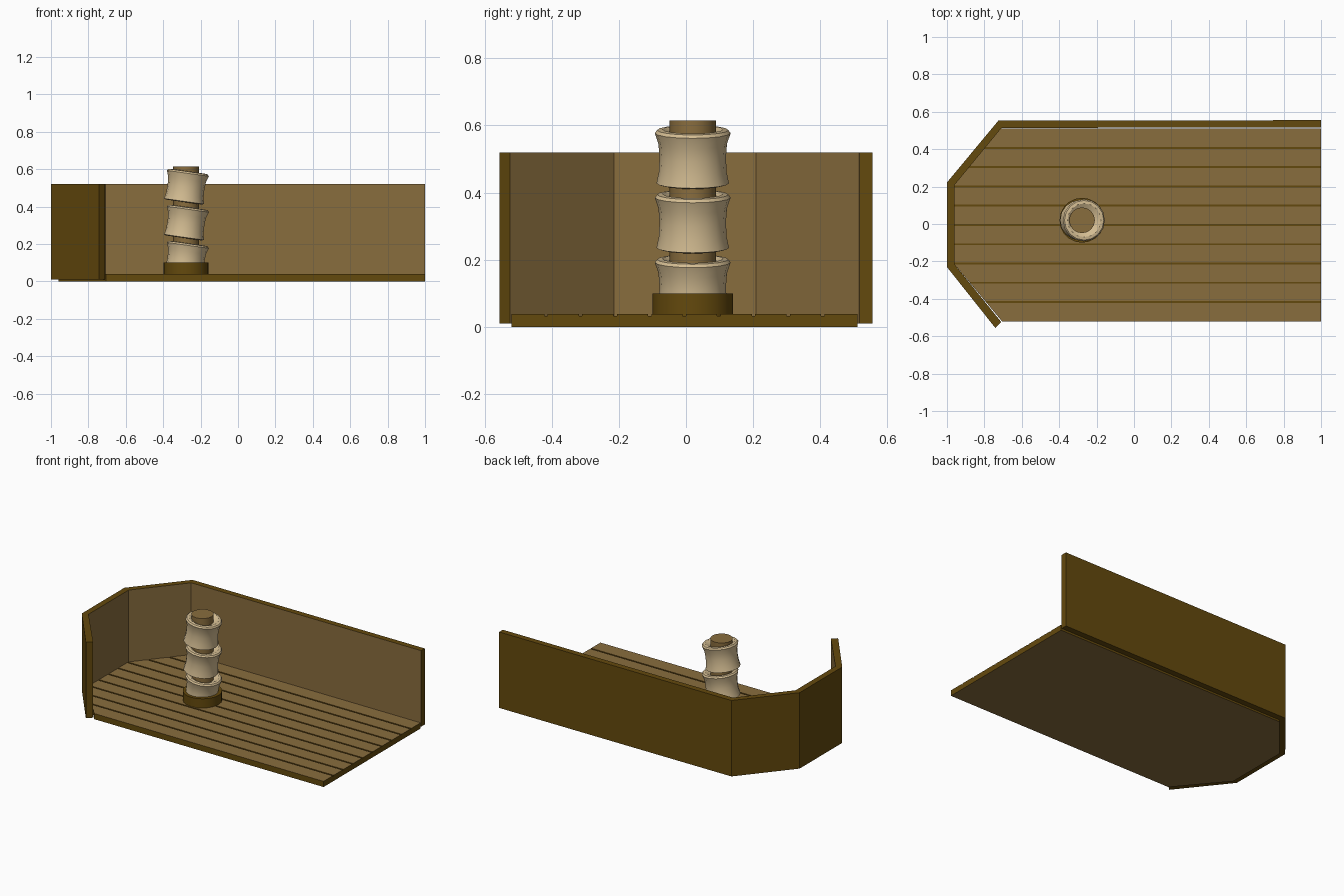
import bpy, bmesh, math
from mathutils import Matrix

if "Cube" in bpy.data.objects:
    bpy.data.objects.remove(bpy.data.objects["Cube"])


def material(name, rgb):
    m = bpy.data.materials.new(name)
    m.diffuse_color = (*rgb, 1)
    m.use_nodes = True
    m.node_tree.nodes["Principled BSDF"].inputs["Base Color"].default_value = m.diffuse_color
    return m


LIGHT = material("light brown wood", (0.25, 0.153, 0.048))
DARK = material("dark brown wood", (0.127, 0.067, 0.004))
CREAM = material("cream wrap", (0.66, 0.51, 0.29))


def make(name, bm, mats):
    bmesh.ops.recalc_face_normals(bm, faces=bm.faces)
    me = bpy.data.meshes.new(name)
    bm.to_mesh(me)
    bm.free()
    for m in mats:
        me.materials.append(m)
    ob = bpy.data.objects.new(name, me)
    bpy.context.collection.objects.link(ob)
    return ob


def prism(bm, pts, z0, z1):
    """Extrude a flat outline; returns bottom, top and side faces."""
    lo = [bm.verts.new((x, y, z0)) for x, y in pts]
    hi = [bm.verts.new((x, y, z1)) for x, y in pts]
    n = len(pts)
    sides = [bm.faces.new((lo[i], lo[(i + 1) % n], hi[(i + 1) % n], hi[i])) for i in range(n)]
    return bm.faces.new(lo[::-1]), bm.faces.new(hi), sides


# floor slab: dark edges and grooves, light underside
Y0, Y1, H = -0.52, 0.51, 0.038


def left_edge(y):
    return -0.96 + max(0, abs(y) - 0.215) * 0.25 / 0.3


bm = bmesh.new()
outline = [(1, Y0), (1, Y1), (left_edge(Y1), Y1), (-0.96, 0.215), (-0.96, -0.215), (left_edge(Y0), Y0)]
bottom, top, sides = prism(bm, outline, 0, H - 0.005)
for f in [top] + sides:
    f.material_index = 1
make("floor_slab", bm, [LIGHT, DARK])

# planks, clipped to the floor outline
bm = bmesh.new()
COUNT, GAP = 10, 0.005
w = (Y1 - Y0) / COUNT
for i in range(COUNT):
    a = Y0 + i * w + (GAP if i else 0)
    b = Y0 + (i + 1) * w - (GAP if i < COUNT - 1 else 0)
    ys = [a] + [k for k in (-0.215, 0.215) if a < k < b] + [b]
    _, _, sides = prism(bm, [(1, a), (1, b)] + [(left_edge(y), y) for y in ys[::-1]], H - 0.005, H)
    for f in sides:
        f.material_index = 1
make("floor_planks", bm, [LIGHT, DARK])

# folded wall: light on the inside, dark elsewhere
outer = [(1, 0.555), (-0.725, 0.553), (-1, 0.222), (-1, -0.23), (-0.742, -0.555)]
inner = [(-0.71, -0.524), (-0.96, -0.215), (-0.96, 0.208), (-0.708, 0.514), (1, 0.516)]
bm = bmesh.new()
n = len(outer)
_, _, sides = prism(bm, outer + inner, 0.01, 0.52)
for i, f in enumerate(sides):
    f.material_index = 0 if n <= i < 2 * n - 1 else 1
bm.faces.ensure_lookup_table()
for f in bm.faces:
    if len(f.verts) > 4:
        f.material_index = 1
make("wall", bm, [LIGHT, DARK])

# post and its base
PX, PY = -0.278, 0.02


def cylinder(name, r, z0, z1, mat, seg):
    bm = bmesh.new()
    bmesh.ops.create_cone(bm, cap_ends=True, segments=seg, radius1=r, radius2=r, depth=z1 - z0,
                          matrix=Matrix.Translation((PX, PY, (z0 + z1) / 2)))
    return make(name, bm, [mat])


rounds = [cylinder("post_base", 0.12, 0.03, 0.1, DARK, 20),
          cylinder("post_core", 0.069, 0.03, 0.615, LIGHT, 16)]

# tilted flared collars around the post
profile = [(0.06, -0.072), (0.095, -0.082), (0.108, -0.078), (0.101, -0.045), (0.099, 0.0),
           (0.102, 0.04), (0.113, 0.073), (0.106, 0.082), (0.09, 0.084), (0.06, 0.068)]
SEG = 16
for k, z in enumerate((0.12, 0.313, 0.505)):
    bm = bmesh.new()
    rings = [[bm.verts.new((r * math.cos(2 * math.pi * s / SEG), r * math.sin(2 * math.pi * s / SEG), h))
              for s in range(SEG)] for r, h in profile]
    for j in range(len(rings)):
        p, q = rings[j], rings[(j + 1) % len(rings)]
        for s in range(SEG):
            t = (s + 1) % SEG
            bm.faces.new((p[s], p[t], q[t], q[s]))
    tilt = Matrix.Translation((PX, PY, z)) @ Matrix.Rotation(math.radians(8), 4, 'Y')
    bmesh.ops.transform(bm, matrix=tilt, verts=bm.verts)
    rounds.append(make(f"collar_{k + 1}", bm, [CREAM]))

# smooth the round parts
for ob in rounds:
    bpy.ops.object.select_all(action='DESELECT')
    ob.select_set(True)
    bpy.context.view_layer.objects.active = ob
    bpy.ops.object.shade_smooth_by_angle(angle=math.radians(30))
